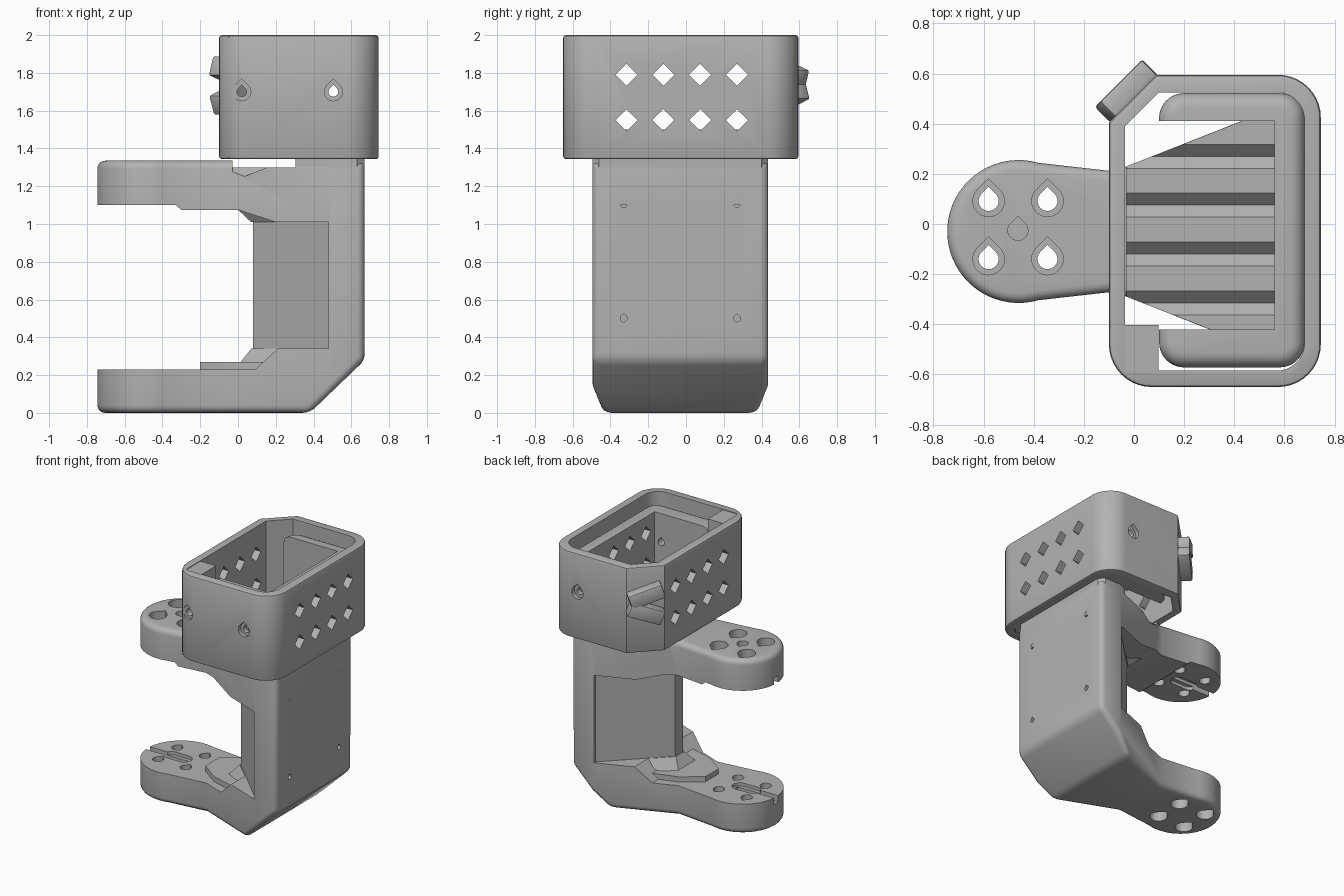
import bpy, bmesh
from math import sin, cos, tan, radians, pi
from mathutils import Vector, Matrix

if "Cube" in bpy.data.objects:
    bpy.data.objects.remove(bpy.data.objects["Cube"], do_unlink=True)

grey = bpy.data.materials.new("plain grey")
grey.use_nodes = True
grey.diffuse_color = (0.45, 0.45, 0.45, 1)
grey.node_tree.nodes["Principled BSDF"].inputs["Base Color"].default_value = grey.diffuse_color
YC = -0.03   # centre line of the bracket


def prism(name, pts, a, b, axis="z"):
    """Extrude a 2D outline from a to b along an axis."""
    place = {"z": lambda u, v, w: (u, v, w), "y": lambda u, v, w: (u, w, v),
             "x": lambda u, v, w: (w, u, v)}[axis]
    bm = bmesh.new()
    ends = [[bm.verts.new(place(u, v, w)) for u, v in pts] for w in (a, b)]
    bm.faces.new(ends[0])
    bm.faces.new(ends[1])
    n = len(pts)
    for i in range(n):
        j = (i + 1) % n
        bm.faces.new((ends[0][i], ends[0][j], ends[1][j], ends[1][i]))
    bmesh.ops.recalc_face_normals(bm, faces=bm.faces)
    mesh = bpy.data.meshes.new(name)
    bm.to_mesh(mesh)
    bm.free()
    mesh.materials.append(grey)
    ob = bpy.data.objects.new(name, mesh)
    bpy.context.collection.objects.link(ob)
    return ob


def rect(x0, x1, y0, y1):
    return [(x0, y0), (x1, y0), (x1, y1), (x0, y1)]


def fillet(pts, radii, seg=10):
    """Round the corners of a counter-clockwise convex outline."""
    out = []
    for i, (p, r) in enumerate(zip(pts, radii)):
        if not r:
            out.append(p)
            continue
        p = Vector(p)
        u = (Vector(pts[i - 1]) - p).normalized()
        v = (Vector(pts[(i + 1) % len(pts)]) - p).normalized()
        half = u.angle(v) / 2
        c = p + (u + v).normalized() * r / sin(half)
        start = p + u * r / tan(half) - c
        for k in range(seg + 1):
            out.append(tuple(c + Matrix.Rotation((pi - 2 * half) * k / seg, 2) @ start))
    return out


def teardrop(cx, cy, r):
    ring = [(cx + r * cos(radians(d)), cy + r * sin(radians(d))) for d in range(135, 406, 15)]
    return ring + [(cx, cy + r * 1.414)]


def diamond(cx, cy, r):
    return [(cx - r, cy), (cx, cy - r), (cx + r, cy), (cx, cy + r)]


def mirrored(side):
    """Close an outline of (x, half width) points about the centre line."""
    return [(x, YC + h) for x, h in side] + [(x, YC - h) for x, h in reversed(side)]


def apply(ob, mod):
    bpy.context.view_layer.objects.active = ob
    bpy.ops.object.modifier_apply(modifier=mod.name)


def cut(targets, pts, a, b, axis="z"):
    cutter = prism("cutter", pts, a, b, axis)
    cutter.hide_render = True
    for ob in targets:
        mod = ob.modifiers.new("cut", "BOOLEAN")
        mod.operation, mod.solver, mod.object = "DIFFERENCE", "EXACT", cutter
        apply(ob, mod)
    bpy.data.objects.remove(cutter, do_unlink=True)


def bevel(ob, width, seg=4, angle=35):
    mod = ob.modifiers.new("round", "BEVEL")
    mod.width, mod.segments, mod.use_clamp_overlap = width, seg, False
    mod.limit_method, mod.angle_limit = "ANGLE", radians(angle)
    apply(ob, mod)


# C-shaped bracket: two round-ended arms and a spine
tip = [(-0.46 + 0.285 * cos(radians(d)), 0.285 * sin(radians(d))) for d in range(176, 69, -6)]
flare = [(-0.08, 0.24), (0.49, 0.465), (0.67, 0.465)]
bracket = prism("bracket", mirrored(tip + flare), 0, 1.335)
cut([bracket], [(0.38, 0), (0.36, -0.1), (0.9, -0.1), (0.9, 0.5)], -1, 1, "y")
bevel(bracket, 0.04)
cut([bracket], [(-1, 0.23), (0.09, 0.23), (0.21, 0.34), (0.48, 0.34), (0.48, 1.01), (0.2, 1.01),
                (0.0, 1.075), (-0.3, 1.075), (-0.33, 1.10), (-1, 1.10)], -1, 1, "y")

# Spine continues up into the head
collar = prism("spine_collar", mirrored([(0.1, 0.308), (0.49, 0.464), (0.63, 0.464), (0.669, 0.43)]),
               1.1, 1.36)

# Wedge web inside the spine, with its gussets at both arms
web = prism("spine_web", mirrored([(0.08, 0.05), (0.5, 0.464)]), 0.3, 1.05)
for name, z0, z1 in (("lower_gusset", 0.34, 0.24), ("upper_gusset", 1.01, 1.085)):
    ob = prism(name, mirrored([(0.07, 0.05), (0.3, 0.27)]), min(z0, z1), max(z0, z1))
    for v in ob.data.vertices:
        if abs(v.co.z - z1) < 0.001 and v.co.x < 0.1:
            v.co.x -= 0.08
            v.co.y = YC + (v.co.y - YC) * 2.5
prism("lower_pad", mirrored([(-0.2, 0.08), (-0.05, 0.19), (0.15, 0.25)]), 0.2, 0.27)

# Screw holes through both arms, counterbored outside
for x in (-0.58, -0.345):
    for y in (-0.14, 0.092):
        cut([bracket], teardrop(x, y, 0.04), -1, 1.5)
        cut([bracket], teardrop(x, y, 0.063), 1.24, 1.5)
        cut([bracket], teardrop(x, y, 0.063), -0.1, 0.09)
cut([bracket], teardrop(-0.463, -0.025, 0.04), 1.27, 1.5)

# Pivot slots on the facing sides of the arms
for z0, z1 in ((0.18, 0.3), (1.05, 1.15)):
    cut([bracket], rect(-0.9, -0.4, YC - 0.025, YC + 0.025), z0, z1)
oval = fillet(rect(-0.6, -0.38, YC - 0.055, YC + 0.055), [0.054] * 4)
for z0, z1 in ((0.205, 0.3), (1.05, 1.125)):
    cut([bracket], oval, z0, z1)

# Small blind holes in the spine's outer face
for y in (-0.33, 0.27):
    for z in (0.5, 1.105):
        cut([bracket], teardrop(y, z, 0.018), 0.55, 0.8, "x")

# Head: open box with three round corners and one cut corner
corners = [(-0.1, -0.65), (0.745, -0.65), (0.745, 0.595), (0.09, 0.595), (-0.1, 0.405)]
head = prism("head_shell", fillet(corners, [0.17, 0.17, 0.17, 0, 0]), 1.343, 2.0)
bevel(head, 0.015, 2, 60)
inner = [(-0.035, -0.585), (0.68, -0.585), (0.68, 0.525), (0.1, 0.525), (-0.035, 0.39)]
cut([head], fillet(inner, [0.02, 0.11, 0.11, 0, 0]), 1, 2.5)
post = prism("head_post", rect(-0.05, 0.097, -0.6, -0.403), 1.35, 1.995)

# Soft-edged lining around the pocket in the head
lining = prism("head_lining", fillet(rect(0.1, 0.681, -0.572, 0.522), [0.1] * 4), 1.346, 1.92)
bevel(lining, 0.06, 5)
foot = prism("lining_foot", fillet(rect(0.1, 0.681, -0.572, 0.522), [0.1] * 4), 1.346, 1.5)
cut([lining, foot, bracket, collar], rect(-0.03, 0.56, -0.42, 0.41), 1.3, 2.5)

# Diamond vents through the walls and grooves in the pocket floor
for y in (-0.315, -0.12, 0.075, 0.27):
    for z in (1.55, 1.79):
        cut([head, lining], diamond(y, z, 0.058), -1, 1, "x")
    cut([bracket, collar], diamond(y, 1.31, 0.058), -0.03, 0.56, "x")

# Teardrop screw holes in the front and back of the head
for x, back in ((0.02, -0.3), (0.505, 1)):
    cut([head, post, lining], teardrop(x, 1.7, 0.026), -1, back, "y")
    cut([head], teardrop(x, 1.7, 0.048), -1, -0.62, "y")
cut([head], teardrop(0.505, 1.7, 0.048), 0.565, 1, "y")

# Two tilted lugs on the cut corner
for name, z, tilt in (("upper_lug", 1.805, 18), ("lower_lug", 1.675, -20)):
    lug = prism(name, rect(-0.125, 0.125, -0.045, 0.045), -0.06, 0.05)
    bevel(lug, 0.012, 2)
    lug.data.transform(Matrix.Translation((-0.03, 0.53, z)) @ Matrix.Rotation(radians(45), 4, "Z")
                       @ Matrix.Rotation(radians(tilt), 4, "Y"))

# Smooth the rounded faces, keep hard edges crisp
for ob in bpy.context.scene.objects:
    ob.select_set(ob.type == "MESH")
bpy.context.view_layer.objects.active = bracket
bpy.ops.object.shade_smooth_by_angle(angle=radians(30))
